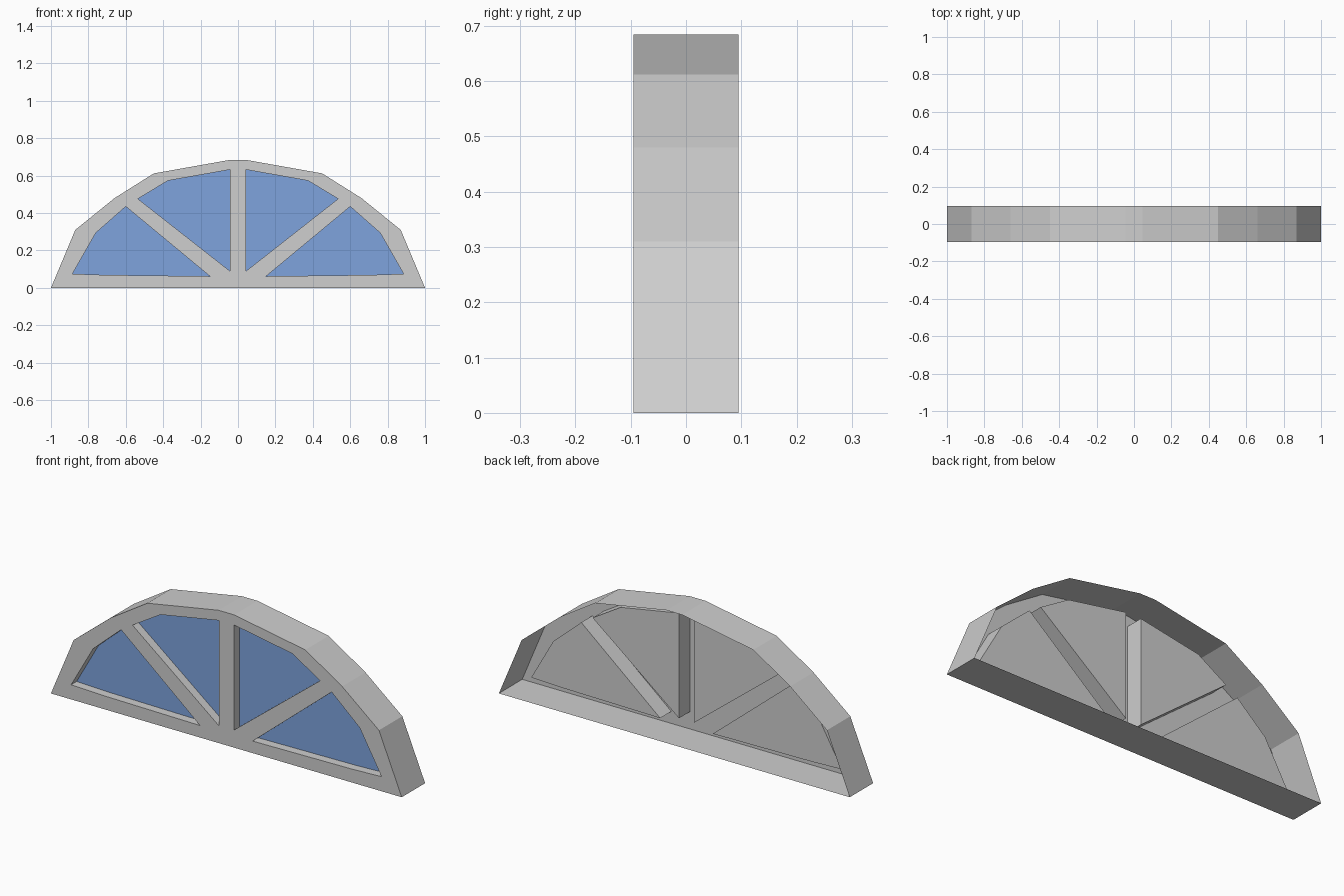
import bpy, bmesh
from mathutils import Vector

if "Cube" in bpy.data.objects:
    bpy.data.objects.remove(bpy.data.objects["Cube"])

FRONT, BACK = -0.095, 0.095   # depth of the frame
GLASS, LINER = -0.05, -0.004  # glass plane and back of the recess boxes


def material(name, rgb):
    m = bpy.data.materials.new(name)
    m.diffuse_color = (*rgb, 1)
    m.use_nodes = True
    m.node_tree.nodes["Principled BSDF"].inputs["Base Color"].default_value = m.diffuse_color
    return m


stone = material("light grey", (0.62, 0.62, 0.62))
blue = material("window blue", (0.21, 0.37, 0.73))


def mirror(pts):
    return [(-x, z) for x, z in reversed(pts)]


# Profiles as (x, z), left half then mirrored
half = [(-1, 0), (-0.87, 0.31), (-0.66, 0.48), (-0.45, 0.612), (-0.045, 0.684)]
outline = half + mirror(half)
low_pane = [(-0.885, 0.075), (-0.76, 0.294), (-0.60, 0.435), (-0.15, 0.062), (-0.71, 0.069)]
high_pane = [(-0.535, 0.476), (-0.375, 0.573), (-0.043, 0.632), (-0.043, 0.09)]
panes = [low_pane, high_pane, mirror(high_pane), mirror(low_pane)]


def ring(bm, pts, y):
    return [bm.verts.new((x, y, z)) for x, z in pts]


def wall(bm, a, b):
    n = len(a)
    for i in range(n):
        j = (i + 1) % n
        bm.faces.new((a[i], a[j], b[j], b[i]))


def finish(bm, name, mat):
    me = bpy.data.meshes.new(name)
    bm.to_mesh(me)
    bm.free()
    me.materials.append(mat)
    ob = bpy.data.objects.new(name, me)
    bpy.context.collection.objects.link(ob)
    return ob


# Front plate with four openings
bm = bmesh.new()
edges = []
for pts in [outline] + panes:
    v = ring(bm, pts, FRONT)
    edges += [bm.edges.new((v[i], v[(i + 1) % len(v)])) for i in range(len(v))]
bmesh.ops.triangle_fill(bm, use_beauty=True, edges=edges, normal=Vector((0, -1, 0)))
for f in bm.faces:
    f.normal_update()
    if f.normal.y > 0:
        f.normal_flip()
bmesh.ops.dissolve_limit(bm, angle_limit=0.01, verts=bm.verts[:], edges=bm.edges[:])
finish(bm, "front_frame", stone)

# Outer rim and sill, open at the back
bm = bmesh.new()
wall(bm, ring(bm, outline, FRONT), ring(bm, outline, BACK))
bm.normal_update()
for f in bm.faces:
    if f.normal.dot(f.calc_center_median() - Vector((0, 0, 0.2))) < 0:
        f.normal_flip()
finish(bm, "outer_rim", stone)

# Recess boxes behind the openings, and the glass inside them
for i, pts in enumerate(panes):
    bm = bmesh.new()
    back = ring(bm, pts, LINER)
    wall(bm, ring(bm, pts, FRONT), back)
    bm.faces.new(back)
    bmesh.ops.recalc_face_normals(bm, faces=bm.faces[:])
    finish(bm, f"window_recess_{i + 1}", stone)

    bm = bmesh.new()
    f = bm.faces.new(ring(bm, pts, GLASS))
    f.normal_update()
    if f.normal.y > 0:
        f.normal_flip()
    finish(bm, f"window_glass_{i + 1}", blue)
